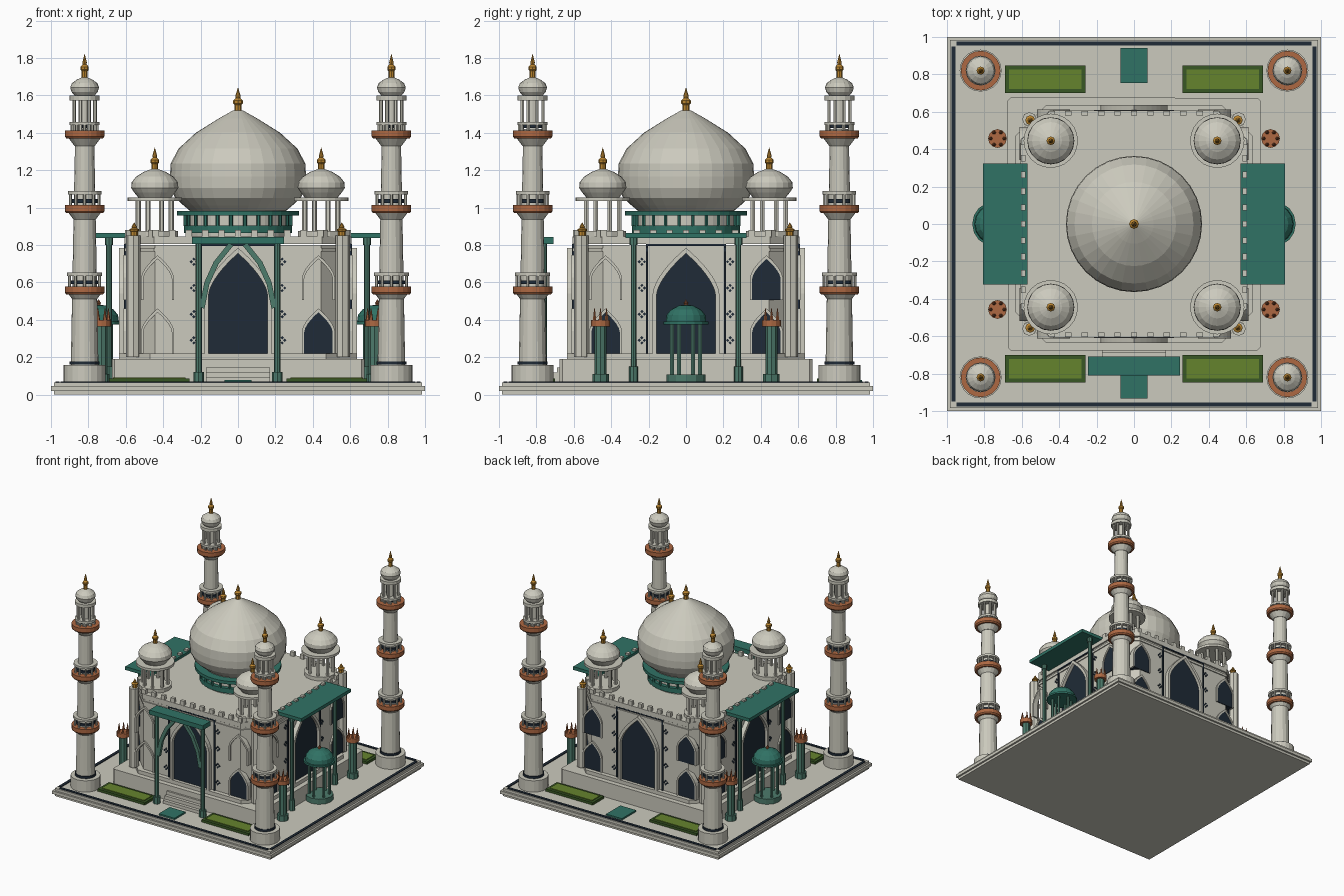
import bpy, bmesh
from math import sin, cos, pi, radians
from mathutils import Vector, Matrix

if "Cube" in bpy.data.objects:
    bpy.data.objects.remove(bpy.data.objects["Cube"])

COLOURS = {
    "pale stone": (0.60, 0.59, 0.51), "dark slate": (0.014, 0.024, 0.038),
    "deep teal": (0.03, 0.17, 0.13), "verdigris": (0.075, 0.20, 0.15),
    "copper": (0.42, 0.14, 0.055), "gold": (0.50, 0.24, 0.03),
    "grass": (0.13, 0.23, 0.027), "hedge": (0.04, 0.095, 0.018),
}
mats = {}
for name, rgb in COLOURS.items():
    m = mats[name] = bpy.data.materials.new(name)
    m.use_nodes = True
    m.diffuse_color = (*rgb, 1)
    m.node_tree.nodes["Principled BSDF"].inputs["Base Color"].default_value = (*rgb, 1)
STONE, SLATE, TEAL, VERD, COPPER, GOLD, GRASS, HEDGE = COLOURS

parts = {}
IDENT = Matrix()
TURNS = [Matrix.Rotation(k * pi / 2, 4, "Z") for k in range(4)]
SIGNS = (-1, 1)


def mesh_of(name, mat):
    return parts.setdefault(name, (bmesh.new(), mat))[0]


def poly(name, mat, pts, push, M=IDENT):
    """Solid made by pushing a flat outline along a vector."""
    bm = mesh_of(name, mat)
    ends = [[bm.verts.new(M @ (Vector(p) + Vector(push) * k)) for p in pts] for k in (0, 1)]
    bm.faces.new(ends[0])
    bm.faces.new(ends[1][::-1])
    n = len(pts)
    for i in range(n):
        j = (i + 1) % n
        bm.faces.new((ends[0][i], ends[0][j], ends[1][j], ends[1][i]))


def box(name, mat, x, y, z, M=IDENT):
    poly(name, mat, [(x[0], y[0], z[0]), (x[1], y[0], z[0]), (x[1], y[1], z[0]),
                     (x[0], y[1], z[0])], (0, 0, z[1] - z[0]), M)


def slab(name, mat, half, flat, z0, z1):
    """Square slab with cut corners."""
    pts = [T @ Vector((s * flat, -half, z0)) for T in TURNS for s in SIGNS]
    poly(name, mat, pts, (0, 0, z1 - z0))


def lathe(name, mat, profile, at=(0, 0), sides=16):
    bm = mesh_of(name, mat)
    rings = []
    for r, z in profile:
        rings.append([bm.verts.new((at[0] + r * cos(2 * pi * i / sides),
                                    at[1] + r * sin(2 * pi * i / sides), z)) for i in range(sides)])
    for a, b in zip(rings, rings[1:]):
        for i in range(sides):
            j = (i + 1) % sides
            bm.faces.new((a[i], a[j], b[j], b[i]))
    bm.faces.new(rings[0][::-1])
    bm.faces.new(rings[-1])


def disc(name, mat, r, z0, z1, at=(0, 0), sides=16):
    lathe(name, mat, [(r, z0), (r, z1)], at, sides)


def ring_of_posts(name, mat, count, radius, r, z0, z1, at, sides=6):
    for i in range(count):
        a = 2 * pi * (i + 0.5) / count
        disc(name, mat, r, z0, z1, (at[0] + radius * cos(a), at[1] + radius * sin(a)), sides)


def finial(name, mat, at, z, h, w=0.02):
    shape = [(0.8, 0), (0.8, 0.3), (1.1, 0.36), (1.1, 0.48), (0.5, 0.58), (0.6, 0.66), (0.04, 1)]
    lathe(name, mat, [(w * r, z + h * t) for r, t in shape], at, 8)


def arch(half, z0, spring, peak, steps=8):
    """Pointed arch outline from left foot to right foot, as x and z pairs."""
    side = [(half * (1 - (k / steps) ** 1.6), spring + (peak - spring) * k / steps)
            for k in range(steps + 1)]
    right = [(half, z0)] + side
    return [(-x, z) for x, z in right] + right[-2::-1]


def band(name, mat, outer, inner, y0, y1, M):
    """Strip between two matching outlines on a facade."""
    for i in range(len(outer) - 1):
        pts = [outer[i], outer[i + 1], inner[i + 1], inner[i]]
        poly(name, mat, [(x, y0, z) for x, z in pts], (0, y1 - y0, 0), M)


def shift(pts, dx):
    return [(x + dx, z) for x, z in pts]


# Ground slab with inlaid border
for half, z0, z1 in ((0.985, 0, 0.02), (1.0, 0.02, 0.045), (0.985, 0.045, 0.065)):
    box("ground_slab", STONE, (-half, half), (-half, half), (z0, z1))
for T in TURNS:
    box("border_inlay", SLATE, (-0.95, 0.95), (-0.976, -0.954), (0.06, 0.071), T)

# Plinth, walls, cornice and roof
slab("plinth", STONE, 0.675, 0.66, 0.06, 0.19)
slab("plinth", STONE, 0.635, 0.47, 0.19, 0.22)
slab("walls", STONE, 0.6, 0.444, 0.2, 0.8)
slab("cornice", STONE, 0.608, 0.45, 0.765, 0.785)
slab("cornice", STONE, 0.608, 0.45, 0.805, 0.845)
for T in TURNS:
    for i in range(-5, 6):
        box("merlons", STONE, (i * 0.088 - 0.017, i * 0.088 + 0.017), (-0.605, -0.58), (0.84, 0.88), T)
    diag = T @ Matrix.Rotation(pi / 4, 4, "Z")
    for x in (-0.085, 0.085):
        box("merlons", STONE, (x - 0.017, x + 0.017), (-0.745, -0.72), (0.84, 0.88), diag)
for sx in SIGNS:
    for sy in SIGNS:
        disc("corner_columns", STONE, 0.038, 0.2, 0.85, (sx * 0.56, sy * 0.56), 8)
        finial("corner_finials", GOLD, (sx * 0.555, sy * 0.555), 0.85, 0.07, 0.024)

# Facades: portal arch, slate surround, blossoms and window pairs
OPEN = [{(1, 0)}, {(-1, 0), (1, 0), (1, 1)}] + [{(s, k) for s in SIGNS for k in (0, 1)}] * 2
for T, openings in zip(TURNS, OPEN):
    door = arch(0.158, 0.22, 0.53, 0.755)
    poly("portal_openings", SLATE, [(x, -0.59, z) for x, z in door], (0, -0.02, 0), T)
    band("portal_frames", STONE, arch(0.178, 0.22, 0.54, 0.785), door, -0.59, -0.635, T)
    for s in SIGNS:
        x = s * 0.208
        box("portal_surrounds", SLATE, (x - 0.006, x + 0.006), (-0.609, -0.59), (0.22, 0.805), T)
        for z in (0.29, 0.43, 0.57, 0.71):
            for dx, dz in ((0.014, 0), (-0.014, 0), (0, 0.014), (0, -0.014)):
                cx, cz, r = s * 0.236 + dx, z + dz, 0.009
                poly("wall_blossoms", SLATE, [(cx - r, -0.597, cz), (cx, -0.597, cz - r),
                     (cx + r, -0.597, cz), (cx, -0.597, cz + r)], (0, -0.008, 0), T)
        for k, z in enumerate((0.22, 0.505)):
            glass = shift(arch(0.076, z, z + 0.115, z + 0.22, 5), s * 0.43)
            trim = shift(arch(0.088, z, z + 0.12, z + 0.24, 5), s * 0.43)
            band("window_frames", STONE, trim, glass, -0.57, -0.612, T)
            if (s, k) in openings:
                poly("window_panes", SLATE, [(x, -0.55, z) for x, z in glass], (0, -0.055, 0), T)
    box("portal_surrounds", SLATE, (-0.214, 0.214), (-0.609, -0.59), (0.795, 0.805), T)

# Main dome on a teal railed drum
disc("drum", STONE, 0.26, 0.84, 1.0, sides=32)
disc("drum_rings", TEAL, 0.29, 0.865, 0.905, sides=32)
disc("drum_rings", TEAL, 0.325, 0.957, 0.982, sides=32)
ring_of_posts("drum_posts", TEAL, 24, 0.285, 0.01, 0.9, 0.96, (0, 0))
lathe("main_dome", STONE, [(0.26, 0.985), (0.29, 1.01), (0.335, 1.05), (0.36, 1.105), (0.364, 1.165),
      (0.36, 1.235), (0.318, 1.315), (0.225, 1.4), (0.105, 1.475), (0.025, 1.52)], sides=32)
finial("main_finial", GOLD, (0, 0), 1.51, 0.13, 0.024)

for sx in SIGNS:
    for sy in SIGNS:
        # Roof pavilions
        c = (sx * 0.445, sy * 0.445)
        disc("pavilion_bases", STONE, 0.125, 0.84, 0.875, c)
        ring_of_posts("pavilion_columns", STONE, 8, 0.095, 0.014, 0.87, 1.045, c)
        disc("pavilion_eaves", STONE, 0.145, 1.035, 1.055, c, 24)
        lathe("pavilion_domes", STONE, [(0.085, 1.05), (0.11, 1.08), (0.126, 1.105), (0.124, 1.135),
              (0.1, 1.165), (0.06, 1.19), (0.02, 1.205)], c, 20)
        finial("pavilion_finials", GOLD, c, 1.195, 0.125, 0.021)

        # Minarets
        c = (sx * 0.82, sy * 0.82)
        disc("minaret_bases", STONE, 0.112, 0.06, 0.158, c, 20)
        lathe("minaret_shafts", STONE, [(0.074, 0.15), (0.062, 0.8), (0.05, 1.42)], c)
        disc("minaret_bands", SLATE, 0.08, 0.16, 0.178, c)
        for z, r in ((0.535, 0.094), (0.97, 0.09), (1.37, 0.08)):
            top = z > 1.3
            disc("minaret_bands", SLATE, r - 0.02, z + 0.055, z + 0.075, c)
            lathe("minaret_corbels", STONE, [(0.055, z - 0.04), (0.085, z)], c)
            lathe("minaret_balconies", COPPER, [(0.098, z), (0.106, z + 0.01), (0.106, z + 0.043)], c, 20)
            rail = z + (0.07 if top else 0.1)
            lathe("minaret_rails", STONE, [(r - 0.015, rail), (r, rail), (r, rail + 0.018),
                  (r - 0.015, rail + 0.018)], c)
            ring_of_posts("minaret_rail_posts", STONE, 10, r - 0.01, 0.008, z + 0.04, rail + 0.01, c)
        disc("lantern_cores", STONE, 0.032, 1.41, 1.58, c, 12)
        ring_of_posts("lantern_columns", STONE, 8, 0.06, 0.01, 1.41, 1.58, c)
        disc("lantern_eaves", STONE, 0.08, 1.572, 1.598, c)
        lathe("minaret_domes", STONE, [(0.05, 1.595), (0.07, 1.618), (0.077, 1.642), (0.068, 1.665),
              (0.04, 1.685), (0.016, 1.695)], c)
        finial("minaret_finials", GOLD, c, 1.69, 0.13)

        # Crowned garden posts
        c = (sx * 0.73, sy * 0.457)
        disc("garden_post_bases", VERD, 0.044, 0.06, 0.11, c, 8)
        disc("garden_posts", VERD, 0.031, 0.1, 0.37, c, 8)
        disc("garden_post_crowns", COPPER, 0.05, 0.365, 0.4, c, 12)
        for i in range(6):
            a = pi * i / 3
            lathe("crown_spikes", COPPER, [(0.012, 0.39), (0.002, 0.46)],
                  (c[0] + 0.037 * cos(a), c[1] + 0.037 * sin(a)), 6)

        # Flower beds
        xs = sorted((sx * 0.26, sx * 0.69))
        ys = sorted((sy * 0.7, sy * 0.847))
        box("hedge_borders", HEDGE, xs, ys, (0.06, 0.085))
        box("lawns", GRASS, (xs[0] + 0.022, xs[1] - 0.022), (ys[0] + 0.022, ys[1] - 0.022), (0.08, 0.091))

# Side canopies and small domed kiosks
for s in SIGNS:
    box("side_canopies", TEAL, sorted((s * 0.57, s * 0.806)), (-0.323, 0.323), (0.838, 0.865))
    for y in (-0.28, 0.28):
        disc("canopy_posts", VERD, 0.015, 0.06, 0.84, (s * 0.69, y), 8)
        disc("canopy_post_bases", VERD, 0.024, 0.06, 0.15, (s * 0.69, y), 8)
        disc("canopy_post_bases", VERD, 0.022, 0.8, 0.84, (s * 0.69, y), 8)
    c = (s * 0.745, 0)
    disc("kiosk_bases", VERD, 0.105, 0.06, 0.108, c, 12)
    ring_of_posts("kiosk_columns", VERD, 6, 0.075, 0.011, 0.1, 0.38, c)
    disc("kiosk_eaves", TEAL, 0.12, 0.375, 0.39, c)
    lathe("kiosk_domes", TEAL, [(0.108, 0.39), (0.104, 0.425), (0.08, 0.455), (0.04, 0.475), (0.012, 0.48)], c)
    finial("kiosk_finials", COPPER, c, 0.475, 0.035, 0.012)

# Front porch with curved braces, steps and garden mats
box("porch_roof", TEAL, (-0.245, 0.245), (-0.81, -0.708), (0.805, 0.842))
brace = [(0.205, 0.47), (0.18, 0.6), (0.13, 0.71), (0.05, 0.81)]
for s in SIGNS:
    disc("porch_posts", VERD, 0.018, 0.06, 0.81, (s * 0.21, -0.76), 8)
    disc("porch_post_bases", VERD, 0.028, 0.06, 0.12, (s * 0.21, -0.76), 8)
    outer = [(s * x, z) for x, z in brace]
    band("porch_braces", VERD, outer, [(x - s * 0.026, z - 0.012) for x, z in outer], -0.772, -0.748, IDENT)
for i in range(3):
    box("front_steps", STONE, (-0.17, 0.17), (-0.74 + i * 0.025, -0.66), (0.06, 0.09 + i * 0.028))
for y in ((-0.932, -0.79), (0.755, 0.94)):
    box("garden_mats", TEAL, (-0.072, 0.072), y, (0.06, 0.078))

# Turn every part into an object
for name, (bm, mat) in parts.items():
    bmesh.ops.recalc_face_normals(bm, faces=bm.faces)
    mesh = bpy.data.meshes.new(name)
    bm.to_mesh(mesh)
    bm.free()
    mesh.materials.append(mats[mat])
    bpy.context.scene.collection.objects.link(bpy.data.objects.new(name, mesh))
